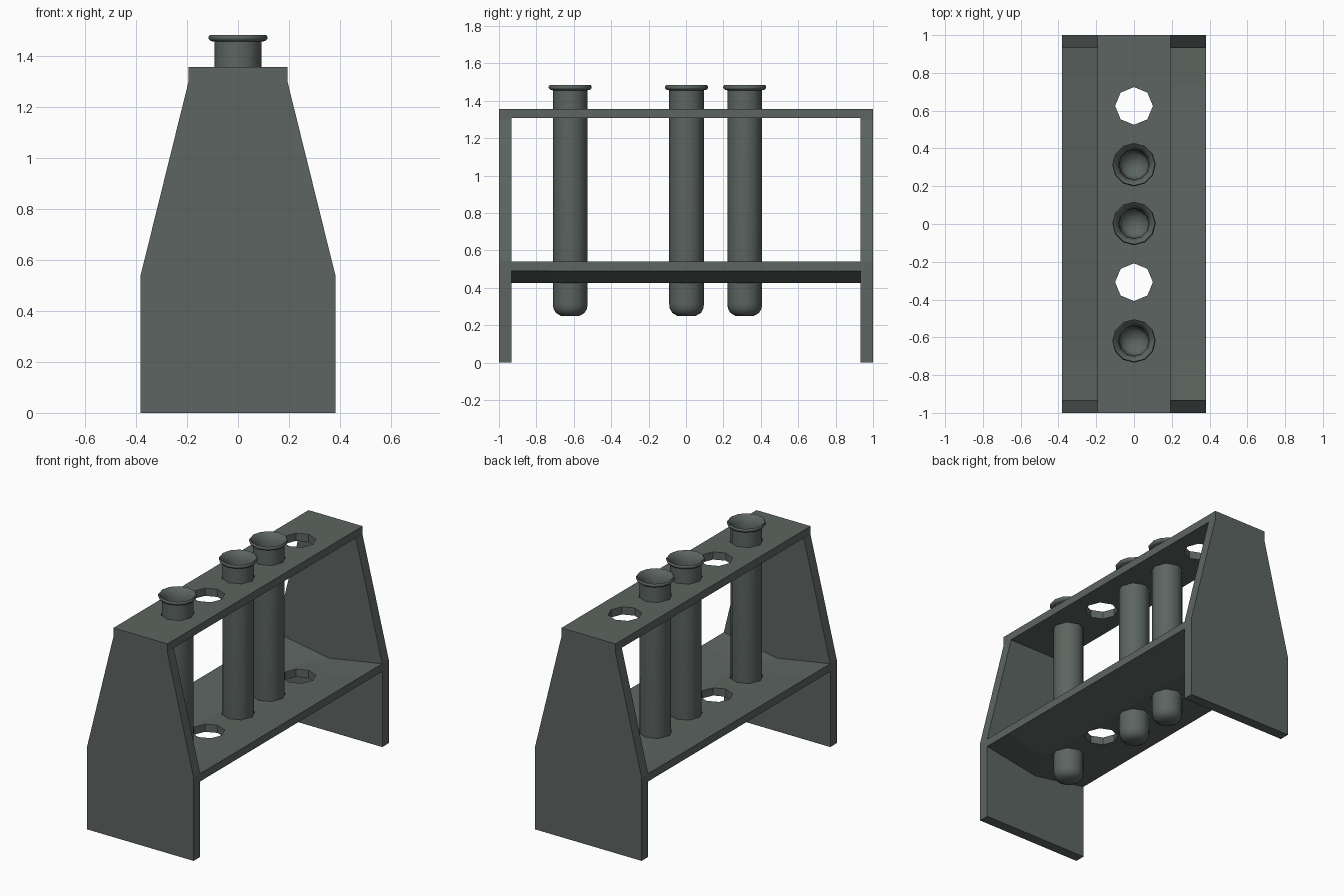
import bpy, bmesh, math

if "Cube" in bpy.data.objects:
    bpy.data.objects.remove(bpy.data.objects["Cube"])

HALF_Y, WALL = 1.0, 0.067
INNER = HALF_Y - WALL
SLOTS = [0.003 + 0.311 * i for i in (-2, -1, 0, 1, 2)]

paint = bpy.data.materials.new("grey_green")
paint.diffuse_color = (0.107, 0.130, 0.119, 1)
paint.use_nodes = True
paint.node_tree.nodes["Principled BSDF"].inputs["Base Color"].default_value = paint.diffuse_color


def finish(name, bm):
    bmesh.ops.recalc_face_normals(bm, faces=bm.faces)
    me = bpy.data.meshes.new(name)
    bm.to_mesh(me)
    bm.free()
    me.materials.append(paint)
    ob = bpy.data.objects.new(name, me)
    bpy.context.collection.objects.link(ob)
    return ob


def loft_y(name, sections):
    """Join matching x-z outlines, given as (y, outline), along y."""
    bm = bmesh.new()
    rings = [[bm.verts.new((x, y, z)) for x, z in outline] for y, outline in sections]
    count = len(rings[0])
    bm.faces.new(rings[0])
    bm.faces.new(rings[-1])
    for a, b in zip(rings, rings[1:]):
        for i in range(count):
            j = (i + 1) % count
            bm.faces.new((a[i], a[j], b[j], b[i]))
    return finish(name, bm)


def mirrored(half):
    """Complete an outline from its right half."""
    return half + [(-x, z) for x, z in reversed(half)]


def trough(w):
    """Sagging shelf section whose flat middle is 2w wide."""
    return mirrored([(w, 0.425), (0.382, 0.49), (0.382, 0.54), (w, 0.475)])


# Tapered end panels
panel = mirrored([(0.382, 0), (0.382, 0.54), (0.194, 1.3), (0.194, 1.357)])
loft_y("front_end_panel", [(-HALF_Y, panel), (-INNER, panel)])
loft_y("back_end_panel", [(INNER, panel), (HALF_Y, panel)])

# Flat top shelf, and lower shelf dipping to a flat strip around the holes
board = mirrored([(0.194, 1.307), (0.194, 1.357)])
top = loft_y("top_shelf", [(-INNER, board), (INNER, board)])
# the section outline is split at the middle so each half stays a clean loop
low = loft_y("lower_shelf", [(y, [(w, 0.425), (0.382, 0.49), (0.382, 0.54), (w, 0.475),
                                  (-w, 0.475), (-0.382, 0.54), (-0.382, 0.49), (-w, 0.425)])
                             for y, w in ((-INNER, 0.002), (-0.725, 0.103),
                                          (0.732, 0.103), (INNER, 0.002))])

# Octagonal holes through both shelves
bm = bmesh.new()
for y in SLOTS:
    geo = bmesh.ops.create_cone(bm, cap_ends=True, segments=8, radius1=0.1, radius2=0.1, depth=1.6)
    bmesh.ops.translate(bm, verts=geo["verts"], vec=(0, y, 0.9))
cutter = finish("hole_cutter", bm)
cutter.hide_render = True
cutter.hide_set(True)
for shelf in (top, low):
    mod = shelf.modifiers.new("holes", "BOOLEAN")
    mod.operation = "DIFFERENCE"
    mod.solver = "EXACT"
    mod.object = cutter

# Hollow test tubes: outer wall, flared lip, then inner wall
tube = [(0, 0.248), (0.05, 0.25), (0.077, 0.266), (0.09, 0.29), (0.093, 0.315),
        (0.093, 1.456), (0.107, 1.459), (0.115, 1.467), (0.115, 1.476), (0.11, 1.483),
        (0.102, 1.478), (0.082, 1.44), (0.078, 1.4), (0.078, 0.32), (0.06, 0.285), (0, 0.27)]
for n, slot in enumerate((0, 2, 3), 1):
    bm = bmesh.new()
    pts = [bm.verts.new((r, 0, z)) for r, z in tube]
    edges = [bm.edges.new(p) for p in zip(pts, pts[1:])]
    bmesh.ops.spin(bm, geom=pts + edges, cent=(0, 0, 0), axis=(0, 0, 1),
                   angle=2 * math.pi, steps=12, use_duplicate=False)
    bmesh.ops.remove_doubles(bm, verts=bm.verts, dist=0.0005)
    ob = finish(f"test_tube_{n}", bm)
    ob.location.y = SLOTS[slot]
    bpy.ops.object.select_all(action="DESELECT")
    ob.select_set(True)
    bpy.context.view_layer.objects.active = ob
    bpy.ops.object.shade_smooth_by_angle(angle=math.radians(60))
